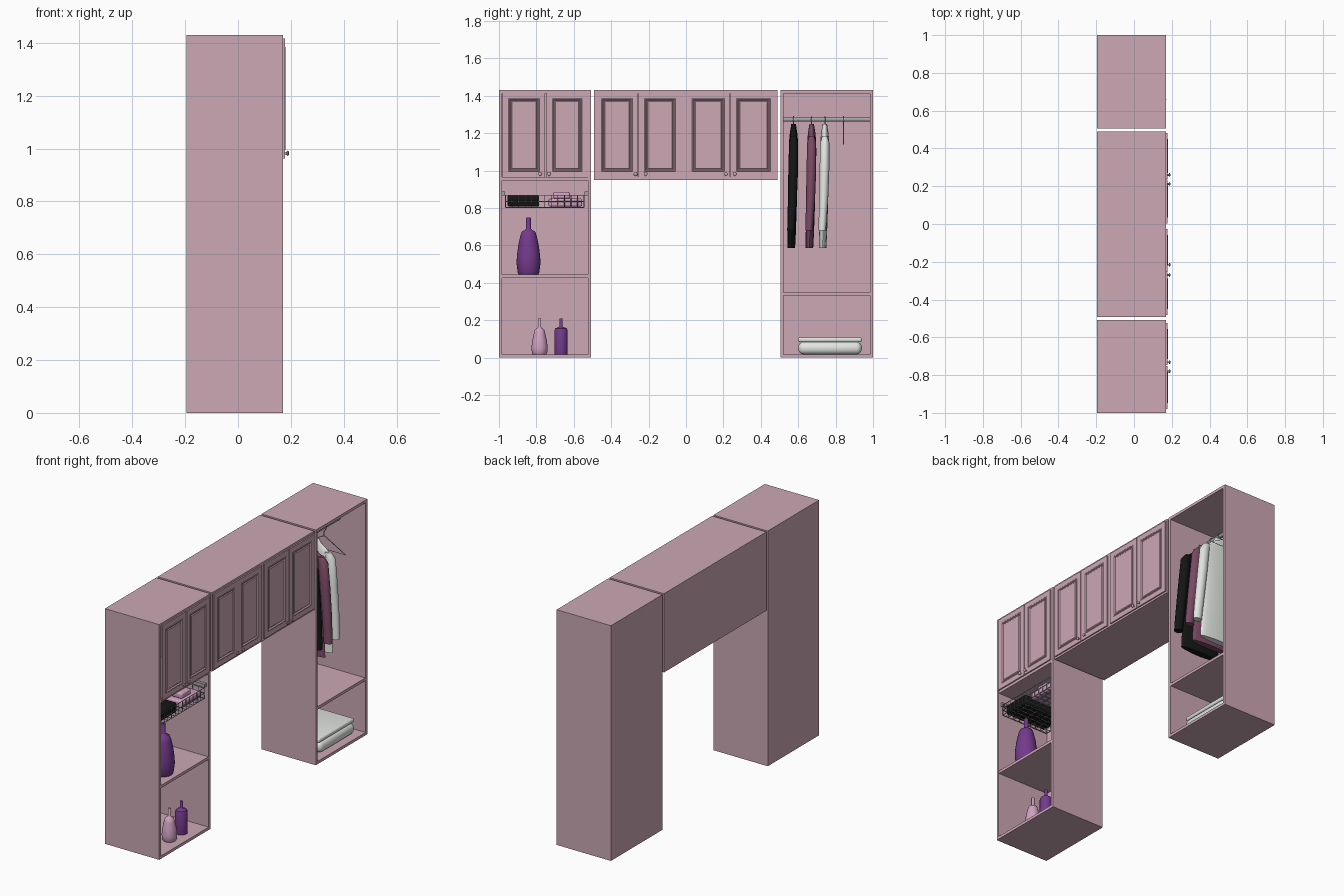
import bpy, bmesh, math
from mathutils import Vector

if "Cube" in bpy.data.objects:
    bpy.data.objects.remove(bpy.data.objects["Cube"])


def material(name, r, g, b):
    m = bpy.data.materials.new(name)
    lin = [((c / 255 + 0.055) / 1.055) ** 2.4 for c in (r, g, b)]
    m.diffuse_color = (*lin, 1)
    m.use_nodes = True
    m.node_tree.nodes["Principled BSDF"].inputs["Base Color"].default_value = m.diffuse_color
    return m


PINK = material("dusty pink", 204, 168, 181)
PURPLE = material("purple", 115, 58, 140)
LILAC = material("lilac pink", 208, 162, 192)
BLACK = material("black", 20, 22, 22)
PLUM = material("plum", 122, 74, 100)
WHITE = material("off white", 226, 229, 226)
METAL = material("grey metal", 165, 165, 168)


def finish(name, bm, mat, smooth=False):
    bmesh.ops.recalc_face_normals(bm, faces=bm.faces)
    me = bpy.data.meshes.new(name)
    bm.to_mesh(me)
    bm.free()
    ob = bpy.data.objects.new(name, me)
    bpy.context.collection.objects.link(ob)
    me.materials.append(mat)
    if smooth:
        bpy.ops.object.select_all(action='DESELECT')
        ob.select_set(True)
        bpy.context.view_layer.objects.active = ob
        bpy.ops.object.shade_smooth_by_angle(angle=math.radians(40))
    return ob


def add_box(bm, x, y, z):
    vs = bmesh.ops.create_cube(bm, size=1)["verts"]
    for v in vs:
        v.co = Vector([(a + b) / 2 + c * (b - a) for (a, b), c in zip((x, y, z), v.co)])


def box(name, x, y, z, mat, bevel=0):
    bm = bmesh.new()
    add_box(bm, x, y, z)
    if bevel:
        bmesh.ops.bevel(bm, geom=bm.edges[:], offset=bevel, segments=4,
                        profile=0.5, affect='EDGES')
    return finish(name, bm, mat, bevel > 0)


def add_loft(bm, rings, n=20):
    """Skin elliptical rings (x, y, z, rx, ry) and cap both ends."""
    loops = []
    for cx, cy, cz, rx, ry in rings:
        loops.append([bm.verts.new((cx + rx * math.cos(2 * math.pi * i / n),
                                    cy + ry * math.sin(2 * math.pi * i / n), cz))
                      for i in range(n)])
    for a, b in zip(loops, loops[1:]):
        for i in range(n):
            j = (i + 1) % n
            bm.faces.new((a[i], a[j], b[j], b[i]))
    bm.faces.new(loops[0])
    bm.faces.new(loops[-1])


def wires(name, paths, radius, mat):
    cu = bpy.data.curves.new(name, 'CURVE')
    cu.dimensions = '3D'
    cu.bevel_depth = radius
    cu.bevel_resolution = 1
    cu.use_fill_caps = True
    for pts in paths:
        s = cu.splines.new('POLY')
        s.points.add(len(pts) - 1)
        for p, c in zip(s.points, pts):
            p.co = (*c, 1)
    cu.materials.append(mat)
    ob = bpy.data.objects.new(name, cu)
    bpy.context.collection.objects.link(ob)


# Carcasses: back, sides, top and bottom boards plus inner boards
XB, XF, T = -0.195, 0.17, 0.017


def carcass(name, y0, y1, z0, z1, shelves=(), dividers=()):
    bm = bmesh.new()
    add_box(bm, (XB, XB + 0.01), (y0, y1), (z0, z1))
    for a in (y0, y1 - T):
        add_box(bm, (XB + 0.01, XF), (a, a + T), (z0, z1))
    for a in (z0, z1 - T):
        add_box(bm, (XB + 0.01, XF), (y0 + T, y1 - T), (a, a + T))
    for a in shelves:
        add_box(bm, (XB + 0.01, XF - 0.002), (y0 + T, y1 - T), (a, a + T))
    for a, b in dividers:
        add_box(bm, (XB + 0.01, XF), (a, b), (z0 + T, z1 - T))
    finish(name, bm, PINK)


carcass("left_cabinet", -1.0, -0.507, 0, 1.43, shelves=(0.427, 0.948))
carcass("bridge_cabinet", -0.493, 0.49, 0.951, 1.43, dividers=((-0.028, 0.003),))
carcass("right_cabinet", 0.505, 1.0, 0, 1.43, shelves=(0.331,))


# Doors with a moulded, raised centre panel
def door(name, y0, y1):
    bm = bmesh.new()
    add_box(bm, (XF, 0.178), (y0, y1), (0.963, 1.417))
    bm.normal_update()
    f = max(bm.faces, key=lambda q: q.normal.x)
    for thick, depth in ((0.044, 0), (0.004, 0.002), (0.005, 0), (0.005, -0.007),
                         (0.005, 0), (0.006, 0.004)):
        bmesh.ops.inset_region(bm, faces=[f], thickness=thick, depth=depth)
    finish(name, bm, PINK)


for i, (a, b) in enumerate(((-0.98, -0.753), (-0.746, -0.525), (-0.483, -0.256),
                            (-0.253, -0.026), (0.002, 0.236), (0.239, 0.483))):
    door(f"door_{i + 1}", a, b)

# Knobs
for i, y in enumerate((-0.78, -0.732, -0.27, -0.216, 0.212, 0.26)):
    bm = bmesh.new()
    add_loft(bm, [(0, 0, 0, .005, .005), (0, 0, .006, .005, .005), (0, 0, .008, .009, .009),
                  (0, 0, .011, .01, .01), (0, 0, .014, .006, .006)], 14)
    for v in bm.verts:
        v.co = Vector((0.178 + v.co.z, y + v.co.y, 0.982 + v.co.x))
    finish(f"knob_{i + 1}", bm, PINK, True)


# Bottles as lathe profiles of (radius, height)
def bottle(name, y, z, prof, mat):
    bm = bmesh.new()
    add_loft(bm, [(0.087, y, z + h, r, r) for r, h in prof], 28)
    finish(name, bm, mat, True)


bottle("large_bottle", -0.842, 0.445,
       [(.052, 0), (.058, .012), (.064, .06), (.062, .1), (.054, .16), (.044, .205), (.036, .228),
        (.016, .24), (.013, .245), (.013, .3), (.011, .304)], PURPLE)
bottle("pear_bottle", -0.783, T,
       [(.036, 0), (.041, .008), (.043, .035), (.04, .07), (.03, .115), (.025, .132),
        (.012, .142), (.009, .146), (.009, .19), (.007, .193)], LILAC)
bottle("straight_bottle", -0.668, T,
       [(.034, 0), (.035, .004), (.035, .128), (.03, .14), (.011, .147), (.009, .15),
        (.009, .19), (.007, .193)], PURPLE)

# Wire basket with side rails
bx0, bx1, by0, by1, bz0, bz1 = -0.165, 0.155, -0.965, -0.545, 0.803, 0.868
paths = []
for z in (bz0, 0.835, bz1):
    paths.append([(bx0, by0, z), (bx1, by0, z), (bx1, by1, z), (bx0, by1, z), (bx0, by0, z)])
for i in range(13):
    y = by0 + (by1 - by0) * i / 12
    paths.append([(bx0, y, bz1), (bx0, y, bz0), (bx1, y, bz0), (bx1, y, bz1)])
for i in range(1, 8):
    x = bx0 + (bx1 - bx0) * i / 8
    paths.append([(x, by0, bz1), (x, by0, bz0), (x, by1, bz0), (x, by1, bz1)])
wires("wire_basket", paths, 0.0022, METAL)
for side, a, b in (("left", -0.983, -0.968), ("right", -0.542, -0.524)):
    box(f"basket_rail_{side}", (XB + 0.01, 0.155), (a, b), (0.868, 0.888), METAL)

# Folded clothes in the basket
box("black_folded_cloth", (-0.14, 0.14), (-0.955, -0.785), (0.808, 0.868), BLACK, 0.01)
box("pink_folded_cloth", (-0.14, 0.14), (-0.735, -0.555), (0.808, 0.85), LILAC, 0.01)
box("pink_top_cloth", (-0.12, 0.12), (-0.71, -0.62), (0.85, 0.885), LILAC, 0.01)

# Hanging rail
CX = -0.01
bm = bmesh.new()
add_loft(bm, [(0, 0, 0.505 + T, .011, .011), (0, 0, 1.0 - T, .011, .011)], 16)
for v in bm.verts:
    v.co = Vector((CX + v.co.x, v.co.z, 1.273 + v.co.y))
finish("hanging_rail", bm, METAL, True)


# Hangers: hook over the rail and triangular frame
def hanger(name, y, w=0.145):
    hook = [(CX + .016 * math.cos(t), y, 1.273 + .016 * math.sin(t))
            for t in [math.pi * (1.05 - k / 5 * 1.3) for k in range(6)]]
    hook += [(CX, y, 1.245), (CX, y, 1.22)]
    frame = [(CX, y, 1.22), (CX - w, y, 1.14), (CX + w, y, 1.14), (CX, y, 1.22)]
    wires(name, [hook, frame], 0.0028, METAL)


hanger("empty_hanger", 0.842)


# Garments: tapered body with two sleeves
def garment(name, y, mat):
    hanger(name + "_hanger", y, 0.11)
    bm = bmesh.new()
    add_loft(bm, [(CX, y + dy, z, rx, ry) for z, rx, ry, dy in (
        (1.25, .035, .012, 0), (1.225, .05, .016, 0), (1.2, .085, .02, 0),
        (1.165, .125, .023, 0), (1.1, .128, .025, 0), (0.95, .12, .024, -.003),
        (0.8, .125, .023, -.006), (0.66, .132, .022, -.01), (0.585, .135, .02, -.012))], 28)
    for s in (-1, 1):
        add_loft(bm, [(CX + s * dx, y + dy, z, rx, ry) for z, dx, rx, ry, dy in (
            (1.185, .095, .022, .014, 0), (1.15, .113, .03, .024, 0), (1.0, .128, .03, .026, -.002),
            (0.85, .142, .029, .024, -.006), (0.72, .152, .028, .021, -.012),
            (0.68, .154, .027, .02, -.014))], 16)
    finish(name, bm, mat, True)


garment("black_jacket", 0.575, BLACK)
garment("plum_jacket", 0.672, PLUM)
garment("white_jacket", 0.742, WHITE)

# Folded towels at the bottom
box("lower_towel", (-0.15, 0.135), (0.6, 0.94), (T, 0.085), WHITE, 0.03)
box("upper_towel", (-0.15, 0.125), (0.6, 0.94), (0.083, 0.109), WHITE, 0.01)
